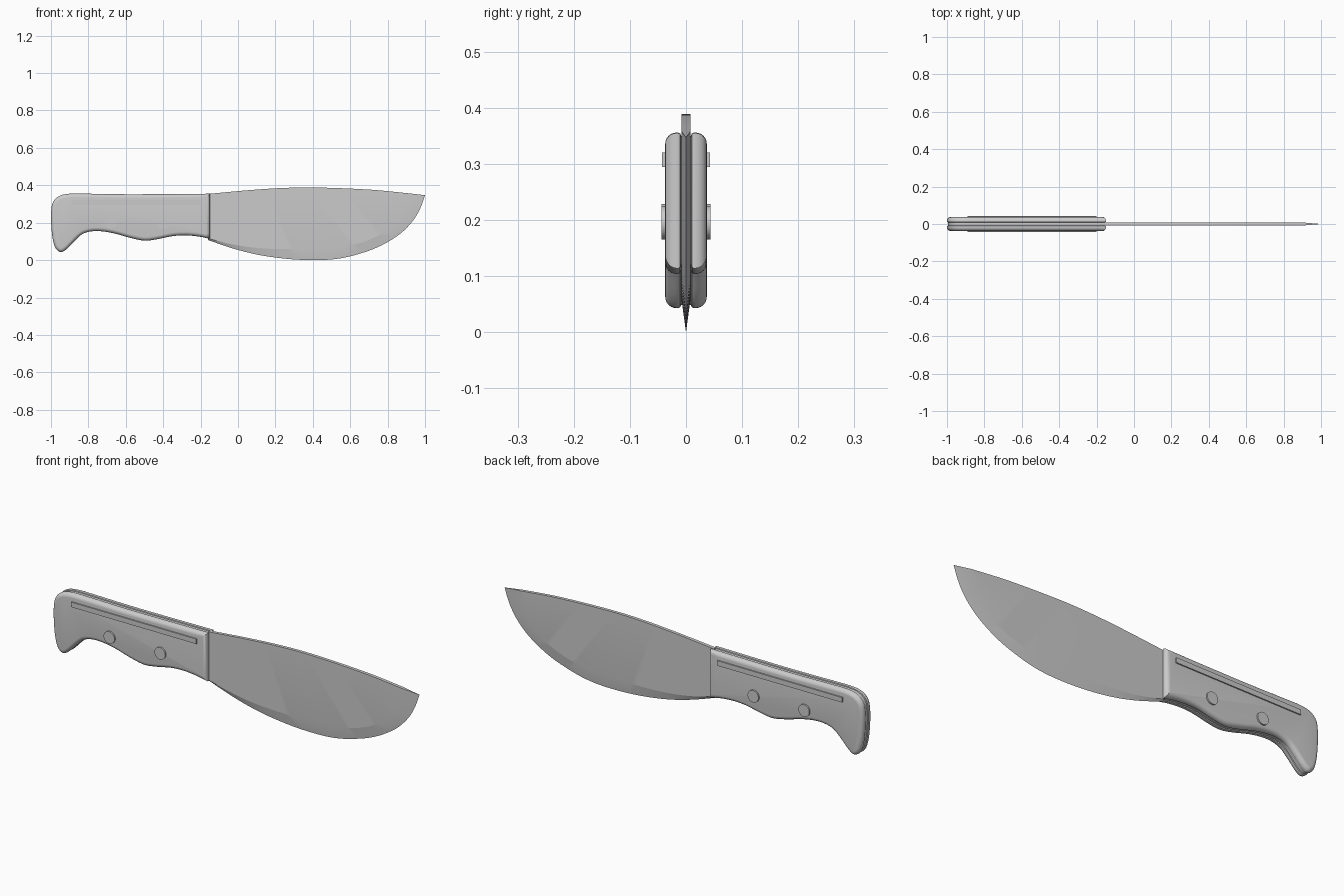
import bpy, bmesh, math
from mathutils import Vector, Matrix

if "Cube" in bpy.data.objects:
    bpy.data.objects.remove(bpy.data.objects["Cube"], do_unlink=True)

steel = bpy.data.materials.new("grey steel")
steel.use_nodes = True
GREY = (0.6, 0.6, 0.6, 1)
steel.diffuse_color = GREY
steel.node_tree.nodes["Principled BSDF"].inputs["Base Color"].default_value = GREY


def finish(name, bm, angle=35):
    """Turn a bmesh into a named, shaded object."""
    bmesh.ops.remove_doubles(bm, verts=bm.verts, dist=1e-5)
    bmesh.ops.recalc_face_normals(bm, faces=bm.faces)
    mesh = bpy.data.meshes.new(name)
    bm.to_mesh(mesh)
    bm.free()
    mesh.materials.append(steel)
    obj = bpy.data.objects.new(name, mesh)
    bpy.context.collection.objects.link(obj)
    bpy.ops.object.select_all(action="DESELECT")
    obj.select_set(True)
    bpy.context.view_layer.objects.active = obj
    bpy.ops.object.shade_smooth_by_angle(angle=math.radians(angle))
    return obj


def spline(points, count):
    """Sample a Catmull-Rom curve through the points."""
    p = [Vector(q) for q in points]
    p = [2 * p[0] - p[1]] + p + [2 * p[-1] - p[-2]]
    spans, out = len(p) - 3, []
    for k in range(count):
        t = k / (count - 1) * spans
        i = min(int(t), spans - 1)
        t -= i
        a, b, c, d = p[i:i + 4]
        out.append(0.5 * (2 * b + (c - a) * t + (2 * a - 5 * b + 4 * c - d) * t**2
                          + (3 * b - a - 3 * c + d) * t**3))
    return out


def inset(outline, dist):
    """Move a counter-clockwise outline inward with mitred corners."""
    out = []
    for i, p in enumerate(outline):
        e1 = (p - outline[i - 1]).normalized()
        e2 = (outline[(i + 1) % len(outline)] - p).normalized()
        n1, n2 = Vector((-e1.y, e1.x)), Vector((-e2.y, e2.x))
        out.append(p + (n1 + n2) * dist / max(0.5, 1 + n1.dot(n2)))
    return out


def loft(name, outline, rings):
    """Skin inset copies of the outline, each ring being (inset, y)."""
    bm = bmesh.new()
    loops = [[bm.verts.new((p.x, y, p.y)) for p in inset(outline, d)] for d, y in rings]
    for a, b in zip(loops, loops[1:]):
        for i in range(len(a)):
            j = (i + 1) % len(a)
            bm.faces.new((a[i], a[j], b[j], b[i]))
    bm.faces.new(loops[0])
    bm.faces.new(loops[-1])
    return finish(name, bm)


# Handle outline: straight front end, rounded pommel, hooked and waved grip
grip = spline([(-.15, .355), (-.35, .353), (-.6, .352), (-.8, .355), (-.9, .355),
               (-.955, .343), (-.988, .312), (-.999, .26), (-.998, .18), (-.99, .11),
               (-.974, .062), (-.946, .043), (-.915, .06), (-.87, .106), (-.83, .14),
               (-.78, .154), (-.72, .153), (-.65, .14), (-.58, .12), (-.5, .104),
               (-.43, .112), (-.35, .128), (-.28, .132), (-.21, .126), (-.15, .114)], 97)

# Two handle scales with a round outer edge, around a flat tang
round_edge = [(.02 * (1 - math.cos(a)), .017 + .02 * math.sin(a))
              for a in (math.radians(15 * k) for k in range(7))]
profile = [(.005, .009), (.0015, .0105), (0, .014)] + round_edge
for side, label in ((-1, "right"), (1, "left")):
    loft("handle_scale_" + label, grip, [(d, side * y) for d, y in profile])
loft("tang", grip, [(.006, -.0092), (.006, .0092)])

# Blade: flat sides between spine and grind line, then a wedge to the edge
N, T = 49, .008
spine = spline([(-.16, .354), (.06, .374), (.25, .386), (.43, .388), (.7, .377), (.905, .358)], N)
grind = spline([(-.16, .115), (-.02, .082), (.12, .064), (.28, .058), (.43, .062), (.56, .074),
                (.66, .094), (.76, .137), (.84, .2), (.885, .28), (.905, .358)], N)
edge = spline([(-.16, .107), (-.02, .06), (.12, .026), (.28, .005), (.43, 0), (.545, .009),
               (.65, .034), (.76, .075), (.866, .14), (.935, .21), (.975, .278), (1, .347)], N)
bm = bmesh.new()
stations = []
for s, g, e in zip(spine, grind, edge):
    stations.append([bm.verts.new((p.x, y, p.y)) for p, y in
                     ((s, -T), (g, -T), (e, 0), (g, T), (s, T))])
for a, b in zip(stations, stations[1:]):
    for i in range(5):
        j = (i + 1) % 5
        bm.faces.new((a[i], a[j], b[j], b[i]))
bm.faces.new(stations[0])
bm.faces.new((stations[-1][0], stations[-1][2], stations[-1][4]))
finish("blade", bm, 8)

# Rivets passing through both scales
for name, x, z in (("front_rivet", -.40, .195), ("rear_rivet", -.68, .199)):
    bm = bmesh.new()
    bmesh.ops.create_cone(bm, cap_ends=True, segments=32, radius1=.03, radius2=.03, depth=.088,
                          matrix=Matrix.Translation((x, 0, z)) @ Matrix.Rotation(math.pi / 2, 4, "X"))
    finish(name, bm)

# Thin raised strip along the upper part of each scale
for side, label in ((-1, "right"), (1, "left")):
    bm = bmesh.new()
    bmesh.ops.create_cube(bm, size=1, matrix=Matrix.Translation((-.545, side * .039, .3075))
                          @ Matrix.Diagonal((.69, .008, .025, 1)))
    finish("handle_strip_" + label, bm)
